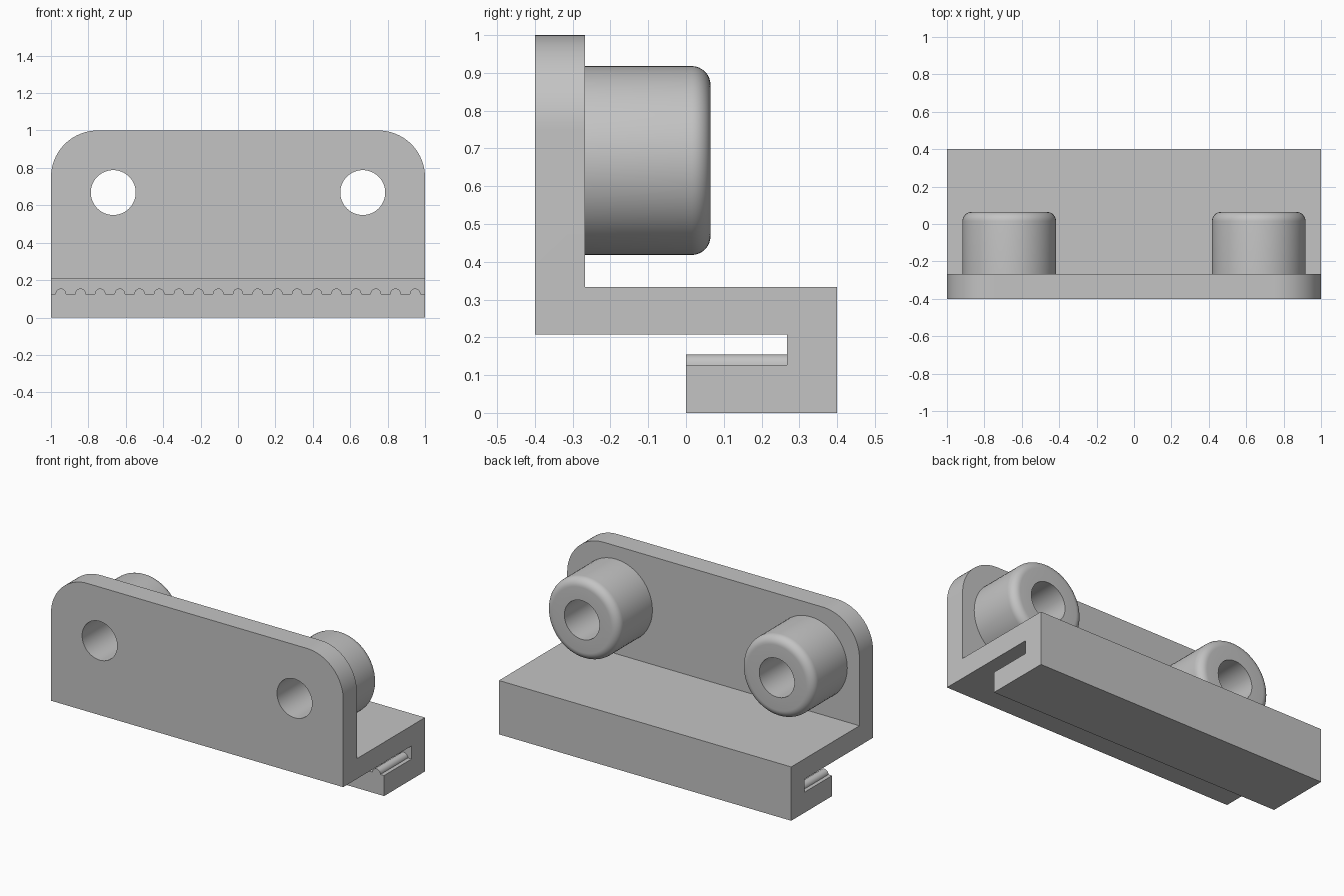
import bpy, bmesh, math
from mathutils import Vector, Matrix

cube = bpy.data.objects.get("Cube")
if cube:
    bpy.data.objects.remove(cube, do_unlink=True)

GREY = (0.55, 0.55, 0.55, 1.0)
grey = bpy.data.materials.new("light_grey")
grey.use_nodes = True
grey.diffuse_color = GREY
grey.node_tree.nodes["Principled BSDF"].inputs["Base Color"].default_value = GREY

HOLE_X, HOLE_Z, HOLE_R = 0.667, 0.668, 0.12
BOSS_R, FILLET = 0.25, 0.05
PLATE_FRONT, PLATE_BACK, BOSS_END = -0.4, -0.267, 0.065
JAW_TOP, SLOT_END = 0.127, 0.268


def make_object(name, bm):
    mesh = bpy.data.meshes.new(name)
    bm.to_mesh(mesh)
    bm.free()
    mesh.materials.append(grey)
    obj = bpy.data.objects.new(name, mesh)
    bpy.context.collection.objects.link(obj)
    return obj


def select_only(obj):
    bpy.ops.object.select_all(action='DESELECT')
    obj.select_set(True)
    bpy.context.view_layer.objects.active = obj


def smooth(obj):
    select_only(obj)
    bpy.ops.object.shade_smooth_by_angle(angle=math.radians(30))


def add_prism(bm, points, direction):
    """Extrude a closed outline along a direction."""
    face = bm.faces.new([bm.verts.new(p) for p in points])
    out = bmesh.ops.extrude_face_region(bm, geom=[face], use_keep_orig=True)
    moved = [v for v in out["geom"] if isinstance(v, bmesh.types.BMVert)]
    bmesh.ops.translate(bm, verts=moved, vec=direction)


# Bracket: mounting plate, shelf and slotted lower jaw from one side profile
profile = [(PLATE_FRONT, 0.208), (SLOT_END, 0.208), (SLOT_END, JAW_TOP),
           (0, JAW_TOP), (0, 0), (0.4, 0), (0.4, 0.333),
           (PLATE_BACK, 0.333), (PLATE_BACK, 1), (PLATE_FRONT, 1)]
bm = bmesh.new()
add_prism(bm, [(-1, y, z) for y, z in profile], (2, 0, 0))
bmesh.ops.recalc_face_normals(bm, faces=bm.faces)
# Round the two upper corners of the plate
corners = [e for e in bm.edges
           if all(v.co.z > 0.99 for v in e.verts)
           and abs(e.verts[0].co.x - e.verts[1].co.x) < 0.01]
bmesh.ops.bevel(bm, geom=corners, offset=0.25, segments=20, profile=0.5,
                affect='EDGES', clamp_overlap=False)
bracket = make_object("bracket", bm)

# Screw holes through the plate
bm = bmesh.new()
for side in (-1, 1):
    place = (Matrix.Translation((side * HOLE_X, PLATE_FRONT, HOLE_Z))
             @ Matrix.Rotation(math.pi / 2, 4, 'X'))
    bmesh.ops.create_cone(bm, cap_ends=True, segments=64, radius1=HOLE_R,
                          radius2=HOLE_R, depth=0.4, matrix=place)
cutter = make_object("hole_cutter", bm)
cutter.hide_render = True
cut = bracket.modifiers.new("holes", 'BOOLEAN')
cut.operation = 'DIFFERENCE'
cut.solver = 'EXACT'
cut.object = cutter
select_only(bracket)
bpy.ops.object.modifier_apply(modifier=cut.name)
bpy.data.objects.remove(cutter, do_unlink=True)
smooth(bracket)

# Hollow bosses with a rounded rear rim, turned around each hole
arc = [(BOSS_R - FILLET + FILLET * math.cos(a), BOSS_END - FILLET + FILLET * math.sin(a))
       for a in (math.pi / 2 * i / 8 for i in range(9))]
section = [(HOLE_R, PLATE_BACK), (BOSS_R, PLATE_BACK)] + arc + [(HOLE_R, BOSS_END)]
for side, label in ((-1, "right"), (1, "left")):
    centre = Vector((side * HOLE_X, 0, HOLE_Z))
    bm = bmesh.new()
    verts = [bm.verts.new(centre + Vector((r, y, 0))) for r, y in section]
    edges = [bm.edges.new((verts[i - 1], verts[i])) for i in range(len(verts))]
    bmesh.ops.spin(bm, geom=verts + edges, cent=centre, axis=(0, 1, 0),
                   angle=math.tau, steps=64, use_duplicate=False)
    bmesh.ops.remove_doubles(bm, verts=bm.verts, dist=0.0005)
    bmesh.ops.recalc_face_normals(bm, faces=bm.faces)
    # The end against the plate stays open
    hidden = [f for f in bm.faces if all(v.co.y < PLATE_BACK + 0.001 for v in f.verts)]
    bmesh.ops.delete(bm, geom=hidden, context='FACES')
    smooth(make_object(label + "_boss", bm))

# Half-round grip ridges along the top of the lower jaw
COUNT, RIDGE_R = 19, 0.028
bm = bmesh.new()
for i in range(COUNT):
    x = -1 + (i + 0.5) * 2 / COUNT
    half = [(x + RIDGE_R * math.cos(math.pi * k / 12), 0,
             JAW_TOP + RIDGE_R * math.sin(math.pi * k / 12)) for k in range(13)]
    add_prism(bm, half, (0, SLOT_END, 0))
bmesh.ops.recalc_face_normals(bm, faces=bm.faces)
smooth(make_object("grip_ridges", bm))
